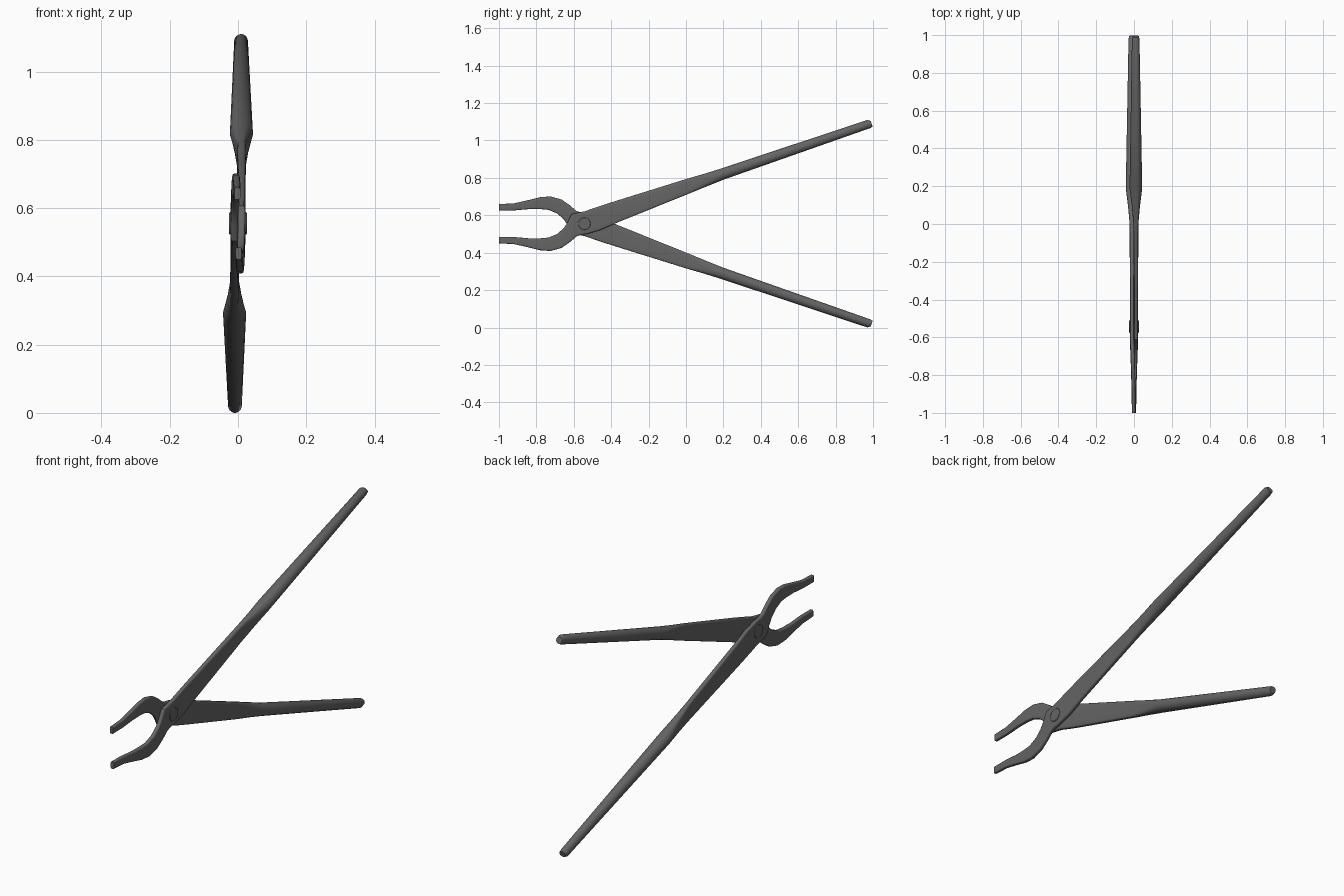
import bpy, bmesh
from math import cos, sin, pi, copysign
from mathutils import Vector

cube = bpy.data.objects.get("Cube")
if cube:
    bpy.data.objects.remove(cube, do_unlink=True)

STEEL = (0.13, 0.13, 0.13, 1)
steel = bpy.data.materials.new("dark steel")
steel.use_nodes = True
steel.diffuse_color = STEEL
steel.node_tree.nodes["Principled BSDF"].inputs["Base Color"].default_value = STEEL

SIDES = 20
HEIGHT = 1.11

# side outline as paired edge points: lower y, lower z, upper y, upper z
jaw = [
    (-1, .45, -1, .485), (-.92, .446, -.92, .484), (-.84, .428, -.84, .477),
    (-.78, .413, -.78, .477), (-.725, .409, -.735, .481), (-.666, .425, -.69, .5),
    (-.62, .457, -.655, .53), (-.585, .487, -.635, .56),
]
joint = [
    (-.56, .495, -.612, .607), (-.53, .5, -.54, .622),
    (-.46, .52, -.48, .643), (-.37, .56, -.41, .666),
]
handle = [
    (0, .709, 0, .794), (.1, .75, .09, .82), (.2, .79, .18, .848),
    (.985, 1.066, .97, 1.11), (.998, 1.074, .988, 1.104),
]
# thickness along the arm: y, centre x, half width, roundness exponent
thickness = [
    (-1, .002, .009, 5), (-.8, .004, .011, 5), (-.6, .011, .011, 6),
    (-.3, .011, .011, 6), (0, .01, .013, 5), (.1, .01, .022, 3),
    (.19, .01, .034, 2), (.97, .009, .022, 2), (1, .009, .015, 2),
]


def thickness_at(y):
    for a, b in zip(thickness, thickness[1:]):
        if y <= b[0]:
            t = max(0, (y - a[0]) / (b[0] - a[0]))
            return [p + (q - p) * t for p, q in zip(a[1:], b[1:])]
    return thickness[-1][1:]


def power(v, n):
    return copysign(abs(v) ** (2 / n), v)


def finish(obj):
    obj.data.materials.append(steel)
    bpy.ops.object.select_all(action='DESELECT')
    obj.select_set(True)
    bpy.context.view_layer.objects.active = obj
    bpy.ops.object.shade_smooth_by_angle(angle=0.7)


def make_arm():
    """Loft rounded sections from the jaw tip to the handle end."""
    bm = bmesh.new()
    rings = []
    for ly, lz, uy, uz in jaw + joint + handle:
        low, up = Vector((0, ly, lz)), Vector((0, uy, uz))
        mid, half = (low + up) / 2, (up - low) / 2
        cx, hw, n = thickness_at(mid.y)
        ring = []
        for i in range(SIDES):
            a = 2 * pi * (i + .5) / SIDES
            p = mid + half * power(sin(a), n)
            p.x = cx + hw * power(cos(a), n)
            ring.append(bm.verts.new(p))
        rings.append(ring)
    for r, s in zip(rings, rings[1:]):
        for i in range(SIDES):
            j = (i + 1) % SIDES
            bm.faces.new((r[i], r[j], s[j], s[i]))
    bm.faces.new(rings[0])
    bm.faces.new(rings[-1])
    bmesh.ops.recalc_face_normals(bm, faces=bm.faces)
    mesh = bpy.data.meshes.new("arm")
    bm.to_mesh(mesh)
    bm.free()
    obj = bpy.data.objects.new("upper_handle_arm", mesh)
    bpy.context.collection.objects.link(obj)
    finish(obj)
    return obj


# two identical arms, the second turned half a revolution about the long axis
arm = make_arm()
other = arm.copy()
other.name = "lower_handle_arm"
other.rotation_euler.y = pi
other.location.z = HEIGHT
bpy.context.collection.objects.link(other)

# rivet through the joint
bpy.ops.mesh.primitive_cylinder_add(vertices=24, radius=.033, depth=.052,
                                    location=(0, -.543, HEIGHT / 2),
                                    rotation=(0, pi / 2, 0))
rivet = bpy.context.object
rivet.name = "pivot_rivet"
bevel = rivet.modifiers.new("soft edge", 'BEVEL')
bevel.width = .003
bevel.segments = 2
finish(rivet)
